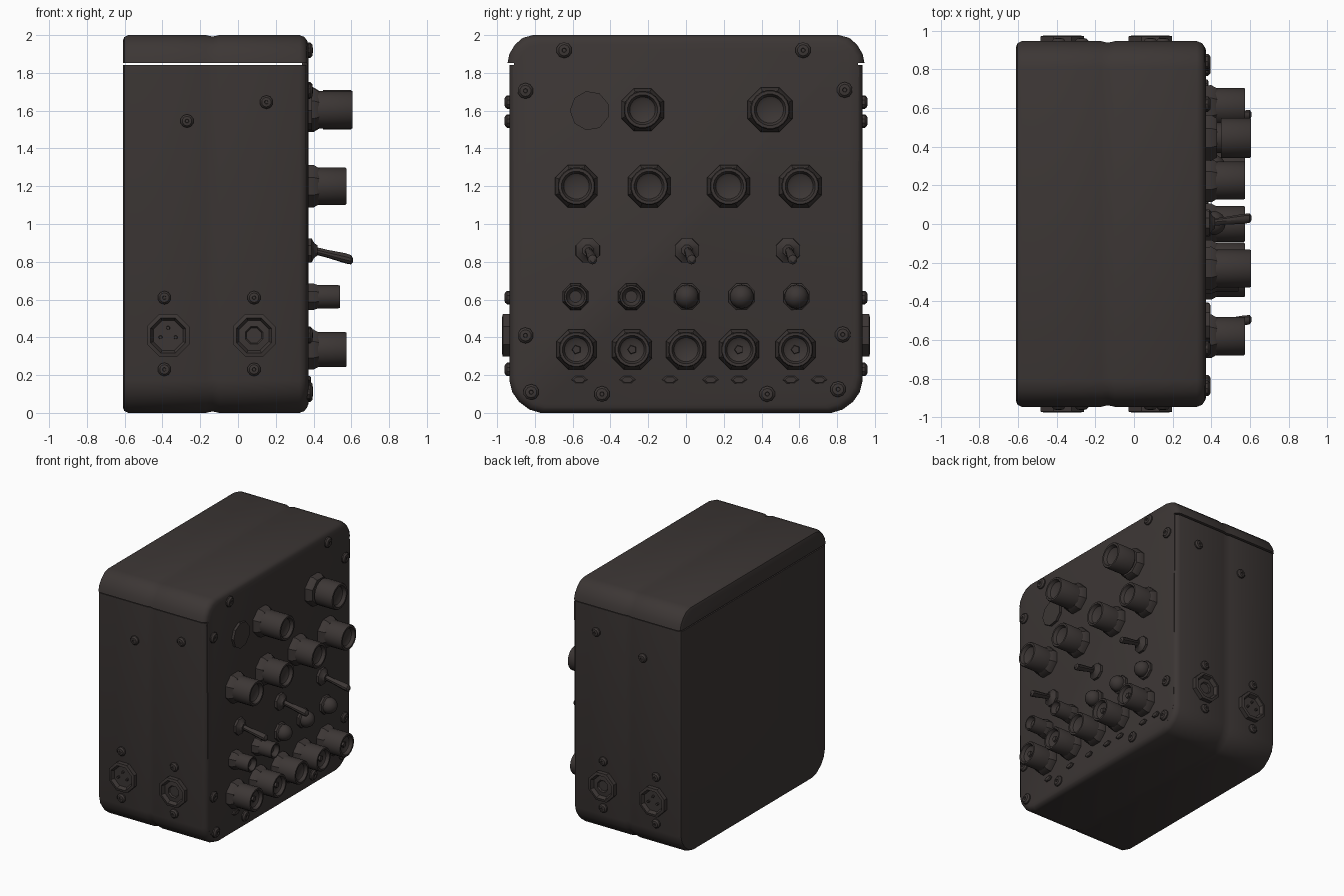
import bpy, bmesh, math
from mathutils import Vector

if "Cube" in bpy.data.objects:
    bpy.data.objects.remove(bpy.data.objects["Cube"])

COLOUR = (0.045, 0.037, 0.035, 1)
mat = bpy.data.materials.new("dark brown grey")
mat.use_nodes = True
mat.diffuse_color = COLOUR
bsdf = mat.node_tree.nodes["Principled BSDF"]
bsdf.inputs["Base Color"].default_value = COLOUR
bsdf.inputs["Roughness"].default_value = 0.7


def loft(name, rings, angle=35):
    """Skin a list of equal-length point rings, closed at both ends."""
    bm = bmesh.new()
    loops = [[bm.verts.new(p) for p in ring] for ring in rings]
    n = len(loops[0])
    for a, b in zip(loops, loops[1:]):
        for i in range(n):
            j = (i + 1) % n
            bm.faces.new((a[i], a[j], b[j], b[i]))
    bm.faces.new(loops[0])
    bm.faces.new(loops[-1])
    bmesh.ops.recalc_face_normals(bm, faces=bm.faces)
    mesh = bpy.data.meshes.new(name)
    bm.to_mesh(mesh)
    bm.free()
    mesh.materials.append(mat)
    ob = bpy.data.objects.new(name, mesh)
    bpy.context.collection.objects.link(ob)
    bpy.ops.object.select_all(action='DESELECT')
    ob.select_set(True)
    bpy.context.view_layer.objects.active = ob
    bpy.ops.object.shade_smooth_by_angle(angle=math.radians(angle))
    return ob


def on_panel(u, v, h):
    return Vector((0.37 + h, u, v))


def on_side(sign):
    return lambda u, v, h: Vector((u, sign * (0.935 + h), v))


def turned(name, frame, u, v, profile, n=16, stretch=1, turn=0.5):
    """Turn a (radius, height) profile about the normal of a panel."""
    rings = []
    for r, h in profile:
        angles = [math.tau * (i + turn) / n for i in range(n)]
        rings.append([frame(u + stretch * r * math.cos(a), v + r * math.sin(a), h)
                      for a in angles])
    return loft(name, rings)


def shell(name, half, sections, z_mid, z_half):
    """Case part: a mirrored y-z outline carried along x, inset per section."""
    outline = half + [(-y, z) for y, z in reversed(half)]
    rings = [[Vector((x, y * (1 - d / 0.94), z_mid + (z - z_mid) * (1 - d / z_half)))
              for y, z in outline] for x, d in sections]
    return loft(name, rings, 40)


# Case: body, separate lid and control panel
bottom = [(0.77, 0.0), (0.83, 0.018), (0.885, 0.06), (0.92, 0.11), (0.935, 0.17)]
top = [(0.945, 1.852), (0.935, 1.9), (0.905, 1.95), (0.865, 1.985), (0.81, 2.0)]
sections = [(-0.61, 0.03), (-0.602, 0.01), (-0.58, 0), (-0.17, 0), (-0.135, 0.008),
            (-0.1, 0), (0.325, 0), (0.352, 0.01), (0.366, 0.03)]
shell("case_body", bottom + [(0.935, 1.843)], sections, 1.843, 1.843)
shell("case_lid", top, sections, 1.852, 0.148)
shell("control_panel", bottom + top, [(0.34, 0.03), (0.366, 0.03), (0.372, 0.045)], 1, 1)

SCREW = [(0.042, -0.01), (0.042, 0.012), (0.03, 0.024), (0.012, 0.026), (0.01, 0.018)]


def knob(name, y, z, top_h, r, start=0.05):
    cap = [(r, start), (r, top_h - 0.008), (r * 0.95, top_h), (r * 0.8, top_h),
           (r * 0.68, top_h - 0.025), (r * 0.5, top_h - 0.035)]
    turned(name + "_cap", on_panel, y, z, cap, 20)
    skirt = [(r * 1.2, -0.01), (r * 1.22, 0.03), (r * 1.03, 0.06)]
    turned(name + "_skirt", on_panel, y, z, skirt, 8)


# Upper knobs and the blank cover beside them
turned("blank_cover", on_panel, -0.51, 1.6, [(0.105, -0.01), (0.105, 0.022)], 9)
knob("upper_knob_right", -0.23, 1.605, 0.235, 0.1)
knob("upper_knob_left", 0.445, 1.605, 0.235, 0.105, 0.08)
turned("upper_knob_shaft", on_panel, 0.445, 1.605, [(0.08, 0), (0.08, 0.09)])

# Middle and lower knob rows
for i, y in enumerate((-0.58, -0.195, 0.225, 0.605)):
    knob(f"middle_knob_{i}", y, 1.2, 0.205, 0.1)
for i, y in enumerate((-0.58, -0.285, 0, 0.28, 0.58)):
    knob(f"lower_knob_{i}", y, 0.335, 0.205, 0.094)
    if i != 2:
        turned(f"lower_knob_pin_{i}", on_panel, y, 0.335, [(0.027, 0.16), (0.022, 0.185)], 5)

# Small row: two dished knobs, three domed buttons
for i, y in enumerate((-0.585, -0.29, 0.005, 0.295, 0.585)):
    if i < 2:
        knob(f"small_knob_{i}", y, 0.615, 0.17, 0.062, 0.03)
    else:
        turned(f"button_collar_{i}", on_panel, y, 0.615, [(0.075, -0.01), (0.075, 0.02), (0.055, 0.035)], 8)
        dome = [(0.064 * math.cos(a), 0.04 + 0.064 * math.sin(a))
                for a in (-0.6, 0, 0.4, 0.8, 1.2, 1.5)]
        turned(f"domed_button_{i}", on_panel, y, 0.615, dome, 14)

# Toggle switches with slanted levers
for i, y in enumerate((-0.52, 0.005, 0.54)):
    turned(f"toggle_base_{i}", on_panel, y, 0.86,
           [(0.07, -0.01), (0.068, 0.02), (0.04, 0.035), (0.03, 0.05)], 8)

    def lever_frame(u, v, h):
        return on_panel(u + 0.11 * h, v - 0.25 * h, h)
    turned(f"toggle_lever_{i}", lever_frame, y, 0.868,
           [(0.02, 0), (0.021, 0.1), (0.027, 0.2), (0.025, 0.228), (0.012, 0.238)], 10)

# Indicator lamps along the bottom edge
for i, y in enumerate((-0.565, -0.31, -0.085, 0.13, 0.28, 0.555, 0.705)):
    turned(f"indicator_{i}", on_panel, y, 0.175,
           [(0.022, -0.01), (0.022, 0.01), (0.016, 0.016)], 6, 1.95, 0)

# Panel screws
panel_screws = [(-0.645, 1.92), (0.62, 1.92), (-0.85, 1.705), (0.84, 1.71), (-0.85, 0.41),
                (0.83, 0.415), (-0.82, 0.11), (-0.445, 0.1), (0.43, 0.1), (0.805, 0.125)]
for i, (y, z) in enumerate(panel_screws):
    turned(f"panel_screw_{i}", on_panel, y, z, SCREW, 10)

# Both ends: screws, pin connector and socket connector
for side, sign in (("front", -1), ("back", 1)):
    frame = on_side(sign)
    for i, (x, z) in enumerate([(-0.27, 1.545), (0.15, 1.645), (-0.39, 0.61),
                                (0.085, 0.61), (-0.39, 0.23), (0.085, 0.23)]):
        turned(f"{side}_screw_{i}", frame, x, z, [(r * 0.85, h) for r, h in SCREW], 10)
    ring = [(0.122, -0.01), (0.122, 0.035), (0.1, 0.04), (0.085, 0.012)]
    turned(f"{side}_pin_connector", frame, -0.37, 0.41, ring, 8)
    turned(f"{side}_socket_connector", frame, 0.085, 0.41,
           ring + [(0.05, 0.016), (0.042, 0.004)], 8)
    for i, (dx, dz) in enumerate([(-0.04, -0.01), (0.04, -0.01), (0, 0.04)]):
        turned(f"{side}_connector_pin_{i}", frame, -0.37 + dx, 0.41 + dz,
               [(0.011, 0.005), (0.009, 0.03)], 8)
